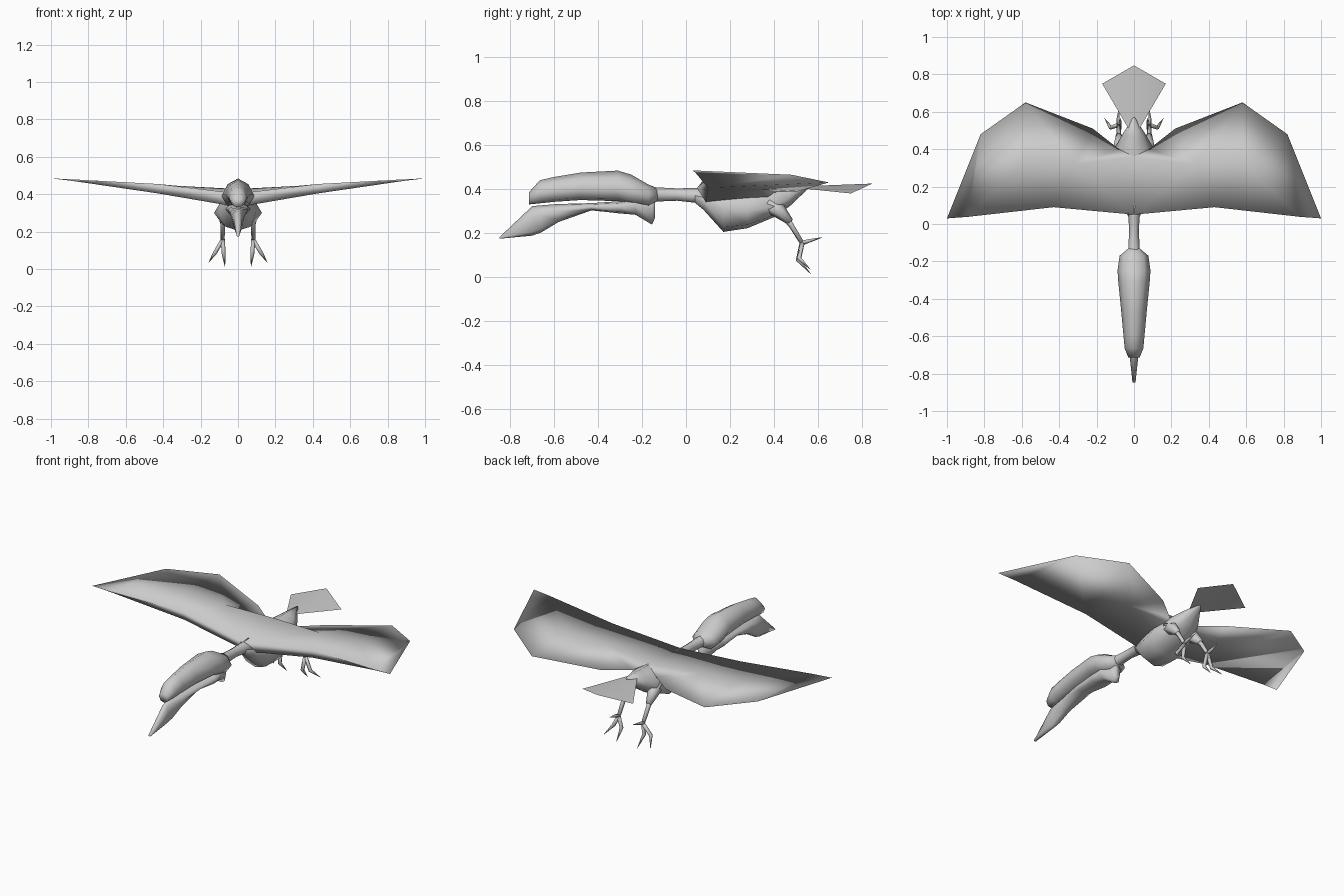
import bpy, bmesh, math
from mathutils import Vector

grey = bpy.data.materials.new("plain grey")
grey.diffuse_color = (0.6, 0.6, 0.6, 1)


def make(name, verts, faces, mirror=False, sharp=()):
    bm = bmesh.new()
    vs = [bm.verts.new(v) for v in verts]
    for f in faces:
        bm.faces.new([vs[i] for i in f]).smooth = True
    bmesh.ops.recalc_face_normals(bm, faces=bm.faces)
    for a, b in sharp:
        bm.edges.get((vs[a], vs[b])).smooth = False
    me = bpy.data.meshes.new(name)
    bm.to_mesh(me)
    bm.free()
    ob = bpy.data.objects.new(name, me)
    bpy.context.collection.objects.link(ob)
    me.materials.append(grey)
    if mirror:
        ob.modifiers.new("mirror", 'MIRROR')
    return ob


def skin(rings):
    """Join equal rings into a closed tube."""
    n = len(rings[0])
    verts = [v for r in rings for v in r]
    faces = [(k*n + i, k*n + (i+1) % n, (k+1)*n + (i+1) % n, (k+1)*n + i)
             for k in range(len(rings)-1) for i in range(n)]
    faces += [tuple(range(n)), tuple(range(len(verts)-n, len(verts)))]
    return verts, faces


def loft(name, sections):
    """Sections: y, half width, top z, widest z, bottom z."""
    rings = []
    for y, w, t, m, b in sections:
        half = [(0, t), (.65*w, t-.35*(t-m)), (w, m), (.65*w, b+.2*(m-b)), (0, b)]
        pts = half + [(-x, z) for x, z in half[3:0:-1]]
        rings.append([(x, y, z) for x, z in pts])
    return make(name, *skin(rings))


def limb(name, path, sides=5):
    """Path: x, y, z, radius; mirrored to the other side."""
    pts = [Vector(p[:3]) for p in path]
    rings = []
    for i, p in enumerate(pts):
        d = (pts[min(i+1, len(pts)-1)] - pts[max(i-1, 0)]).normalized()
        u = d.cross(Vector((1, 0, 0))).normalized()
        v = d.cross(u)
        rings.append([p + path[i][3]*(u*math.cos(a) + v*math.sin(a))
                      for a in (2*math.pi*k/sides for k in range(sides))])
    return make(name, *skin(rings), mirror=True)


# Crown and upper bill
loft("head", [
    (-.715, .03, .385, .36, .33), (-.665, .05, .44, .385, .335),
    (-.60, .056, .455, .39, .342), (-.48, .067, .475, .40, .35),
    (-.31, .084, .484, .40, .345), (-.25, .088, .466, .39, .33),
    (-.17, .077, .42, .37, .32), (-.13, .03, .405, .375, .345)])

# Lower bill and throat
loft("lower_bill", [
    (-.848, .008, .182, .179, .174), (-.70, .024, .322, .27, .188),
    (-.66, .032, .326, .28, .202), (-.58, .042, .332, .30, .25),
    (-.43, .055, .336, .32, .303), (-.30, .068, .345, .32, .289),
    (-.23, .06, .36, .33, .283), (-.155, .03, .36, .31, .238),
    (-.14, .02, .36, .32, .27)])

# Neck
loft("neck", [
    (-.20, .06, .42, .38, .33), (-.14, .031, .408, .375, .343),
    (-.04, .026, .403, .375, .347), (.04, .03, .405, .37, .338),
    (.10, .06, .41, .36, .32)])

# Body ending in a pointed rump
loft("body", [
    (.04, .03, .403, .37, .338), (.08, .055, .408, .35, .305),
    (.17, .10, .412, .31, .205), (.28, .128, .418, .30, .222),
    (.40, .105, .424, .32, .272), (.47, .068, .424, .36, .32),
    (.57, .004, .424, .42, .415)])

# Wings: upper skin, thick leading edge, lower skin
wing = [
    (0, .05, .404), (.43, .09, .455), (.89, .038, .48), (1, .03, .485),      # upper front
    (.82, .48, .465), (.58, .65, .43), (.22, .51, .39), (.08, .40, .385),    # trailing edge
    (.32, .32, .445), (0, .36, .428),                                        # upper ridge
    (.05, .09, .34), (.43, .10, .405), (.89, .045, .472),                    # lower front
    (.32, .33, .40), (.05, .38, .36), (.58, .32, .457)]                      # lower ridge, crest
make("wing", wing, [
    (0, 1, 8), (0, 8, 9), (8, 1, 15), (8, 15, 5), (15, 1, 2), (15, 2, 4), (15, 4, 5),
    (2, 3, 4), (8, 5, 6), (8, 6, 7), (8, 7, 9),
    (0, 10, 11, 1), (1, 11, 12, 2), (2, 12, 3),
    (10, 14, 13), (10, 13, 11), (11, 13, 5), (11, 5, 4), (11, 4, 12), (12, 4, 3),
    (13, 6, 5), (13, 7, 6), (13, 14, 7)], True, [(2, 4), (8, 5), (12, 4)])

# Kite shaped tail, lower at its sides
make("tail", [(0, .46, .41), (.17, .75, .38), (0, .848, .425), (-.17, .75, .38)],
     [(0, 1, 2), (0, 2, 3)])

# Legs and toes
limb("thigh", [(.07, .37, .33, .035), (.077, .425, .30, .034), (.082, .475, .25, .016)], 6)
limb("shin", [(.08, .455, .27, .018), (.082, .48, .235, .013), (.082, .532, .15, .011)])
limb("back_toe", [(.082, .525, .155, .012), (.085, .56, .165, .009), (.08, .62, .18, .001)])
limb("inner_toe", [(.082, .53, .16, .012), (.076, .51, .078, .011), (.07, .568, .014, .001)])
limb("outer_toe", [(.082, .53, .155, .012), (.125, .515, .085, .011), (.157, .565, .035, .001)])
